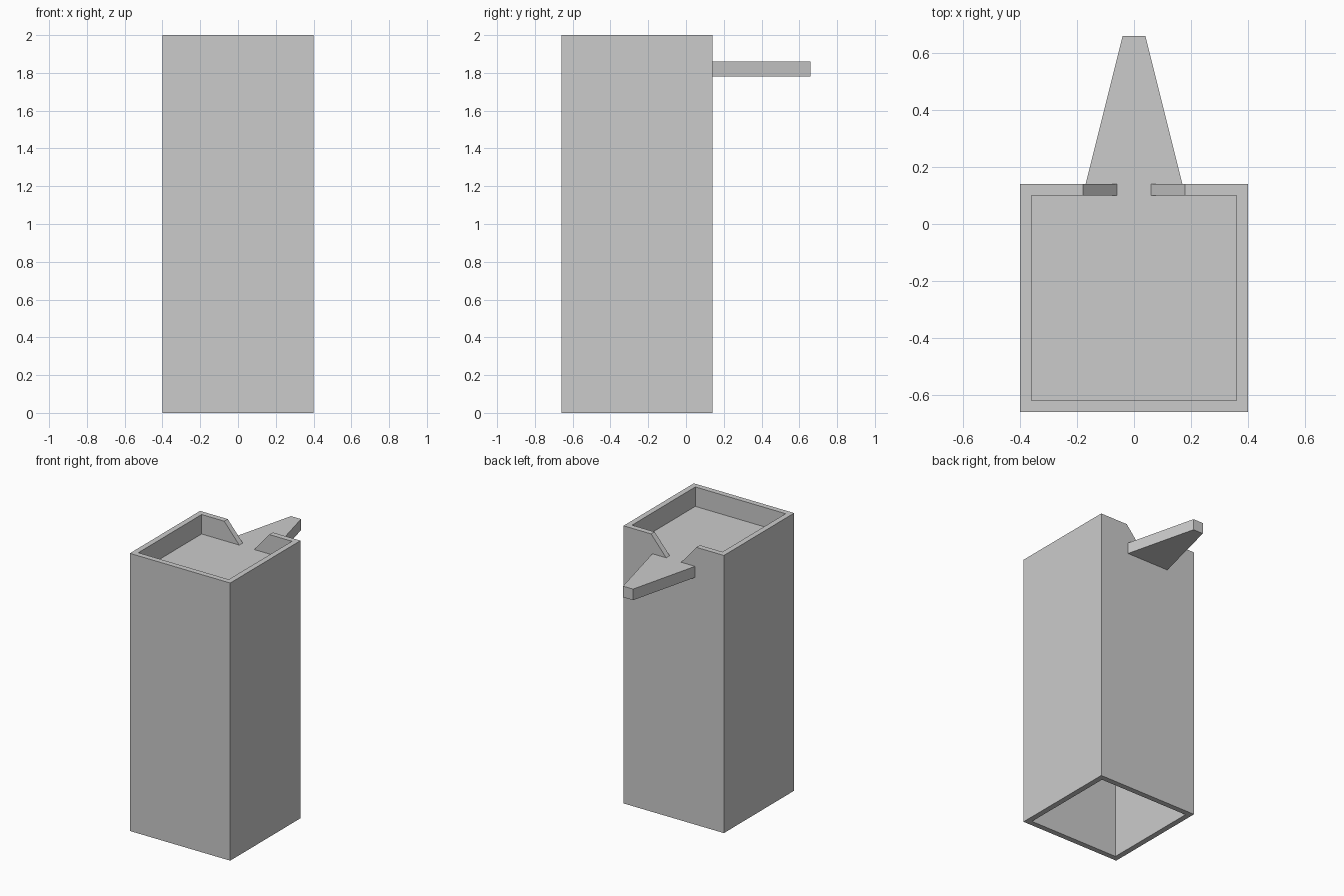
import bpy
import bmesh
from mathutils import Vector

cube = bpy.data.objects.get("Cube")
if cube:
    bpy.data.objects.remove(cube, do_unlink=True)

grey = bpy.data.materials.new("light grey")
grey.use_nodes = True
colour = (0.6, 0.6, 0.6, 1)
grey.diffuse_color = colour
grey.node_tree.nodes["Principled BSDF"].inputs["Base Color"].default_value = colour


def prism(name, profile, direction):
    """Extrude a flat outline of 3D points along a direction."""
    bm = bmesh.new()
    face = bm.faces.new([bm.verts.new(p) for p in profile])
    result = bmesh.ops.extrude_face_region(bm, geom=[face], use_keep_orig=True)
    moved = [v for v in result["geom"] if isinstance(v, bmesh.types.BMVert)]
    bmesh.ops.translate(bm, verts=moved, vec=Vector(direction))
    bmesh.ops.recalc_face_normals(bm, faces=bm.faces[:])
    mesh = bpy.data.meshes.new(name)
    bm.to_mesh(mesh)
    bm.free()
    mesh.materials.append(grey)
    obj = bpy.data.objects.new(name, mesh)
    bpy.context.collection.objects.link(obj)
    return obj


def box(name, half, front, back, low, high):
    outline = [(-half, front, low), (half, front, low), (half, back, low), (-half, back, low)]
    return prism(name, outline, (0, 0, high - low))


def cut(target, cutter):
    mod = target.modifiers.new("cut", 'BOOLEAN')
    mod.operation = 'DIFFERENCE'
    mod.solver = 'EXACT'
    mod.object = cutter
    bpy.context.view_layer.objects.active = target
    bpy.ops.object.modifier_apply(modifier=mod.name)
    bpy.data.objects.remove(cutter, do_unlink=True)


HALF, FRONT, BACK, WALL = 0.4, -0.66, 0.14, 0.04
FLOOR, THICK, TOP = 1.86, 0.08, 2.0

# Square hollow tower, open at both ends
tower = box("tower_walls", HALF, FRONT, BACK, 0, TOP)
cut(tower, box("bore", HALF - WALL, FRONT + WALL, BACK - WALL, -0.1, TOP + 0.1))

# Sloped notch in the back rim
cut(tower, prism("notch", [(-0.06, 0.06, FLOOR), (0.06, 0.06, FLOOR),
                           (0.21, 0.06, 2.035), (-0.21, 0.06, 2.035)], (0, 0.12, 0)))

# Basin floor closing the tower below the rim
box("basin_floor", HALF - WALL, FRONT + WALL, BACK - WALL, FLOOR - THICK, FLOOR)

# Tapered spout running out of the notch
low = FLOOR - THICK
prism("spout", [(-0.17, BACK, low), (0.17, BACK, low),
                (0.04, 0.66, low), (-0.04, 0.66, low)], (0, 0, THICK))
